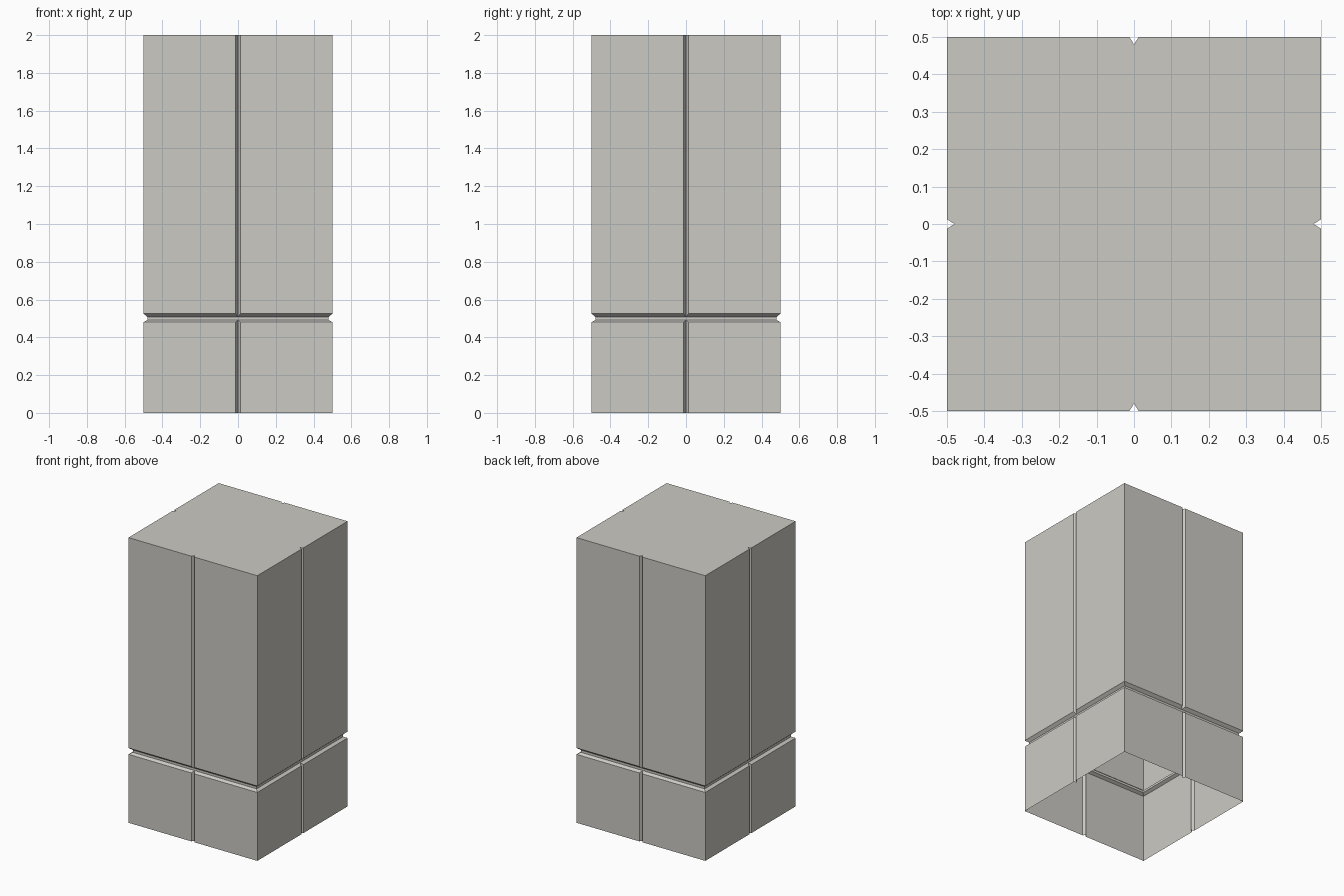
import bpy, bmesh
from mathutils import Matrix, Vector

if "Cube" in bpy.data.objects:
    bpy.data.objects.remove(bpy.data.objects["Cube"])

HALF, DEPTH, NOTCH = 0.5, 0.02, 0.0125


def section(inset):
    """Square outline with a V notch in the middle of each side."""
    h = HALF - inset
    w = NOTCH * (1 - inset / DEPTH) + 0.0001
    side = [(-h, -h), (-w, -h), (0, -HALF + DEPTH), (w, -h)]
    return [Matrix.Rotation(k * 1.5707963, 3, 'Z') @ Vector((x, y, 0))
            for k in range(4) for x, y in side]


# Levels: (height, inset); the inset levels form the horizontal groove
levels = [(0, 0), (0.48, 0), (0.492, DEPTH), (0.508, DEPTH), (0.525, 0), (2, 0)]

bm = bmesh.new()
rings = [[bm.verts.new((p.x, p.y, z)) for p in section(d)] for z, d in levels]
for a, b in zip(rings, rings[1:]):
    for i in range(16):
        j = (i + 1) % 16
        bm.faces.new((a[i], a[j], b[j], b[i]))
bm.faces.new(rings[-1])  # closed top, open bottom

mesh = bpy.data.meshes.new("grooved_pillar")
bm.to_mesh(mesh)
bm.free()

stone = bpy.data.materials.new("warm grey stone")
stone.diffuse_color = (0.6, 0.59, 0.55, 1)
stone.use_nodes = True
stone.node_tree.nodes["Principled BSDF"].inputs["Base Color"].default_value = stone.diffuse_color
mesh.materials.append(stone)
bpy.context.collection.objects.link(bpy.data.objects.new("grooved_pillar", mesh))
